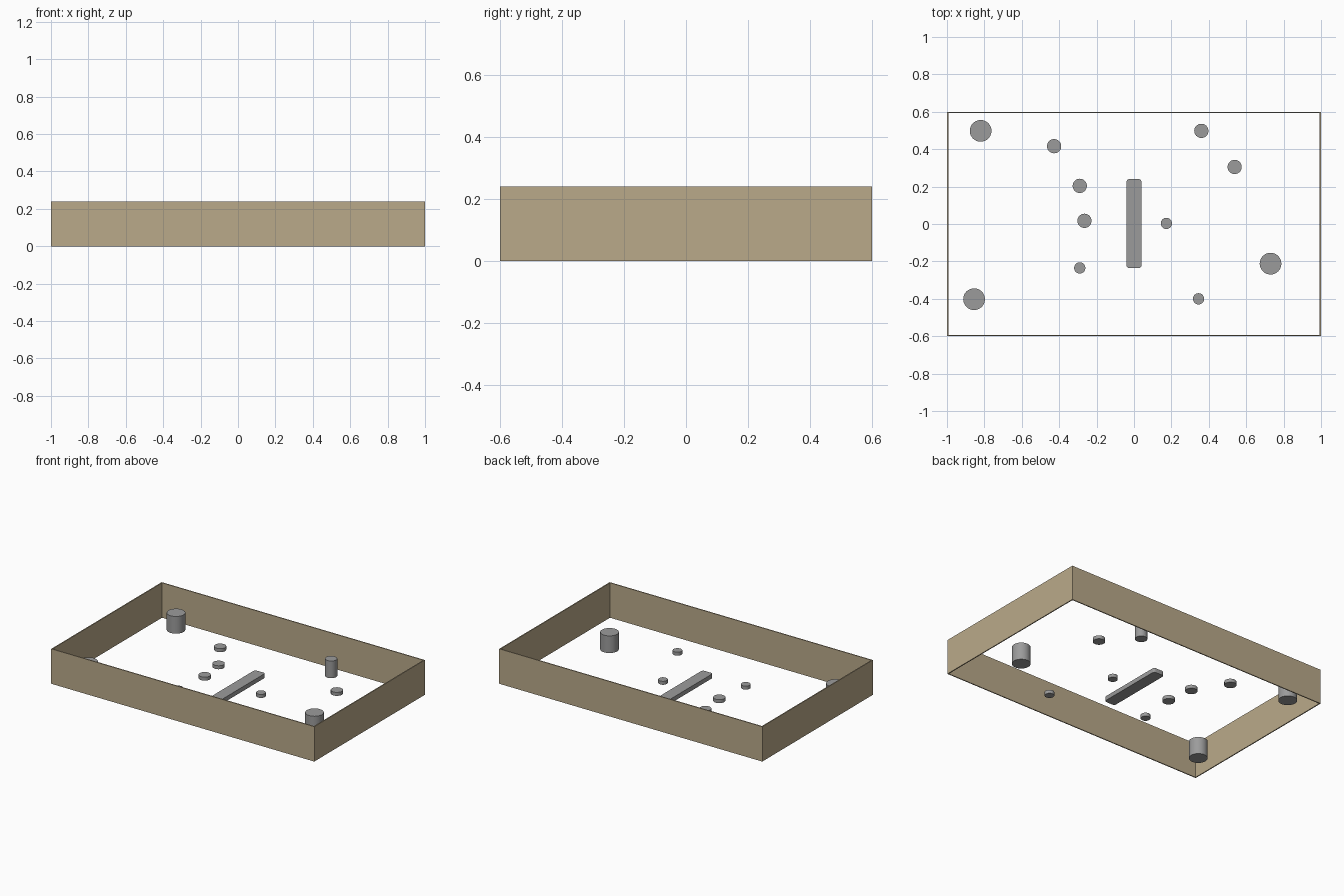
import bpy, bmesh, math

if "Cube" in bpy.data.objects:
    bpy.data.objects.remove(bpy.data.objects["Cube"])


def material(name, rgb):
    m = bpy.data.materials.new(name)
    m.diffuse_color = (*rgb, 1)
    m.use_nodes = True
    m.node_tree.nodes["Principled BSDF"].inputs["Base Color"].default_value = m.diffuse_color
    return m


TAN = material("tan board", (0.49, 0.40, 0.255))
GREY = material("mid grey", (0.33, 0.33, 0.33))


def prism(name, outline, z0, z1, mat, smooth=False):
    """Extrude a closed plan outline from z0 to z1."""
    bm = bmesh.new()
    face = bm.faces.new([bm.verts.new((x, y, z0)) for x, y in outline])
    ext = bmesh.ops.extrude_face_region(bm, geom=[face])["geom"]
    bmesh.ops.translate(bm, vec=(0, 0, z1 - z0),
                        verts=[g for g in ext if isinstance(g, bmesh.types.BMVert)])
    bmesh.ops.recalc_face_normals(bm, faces=bm.faces)
    me = bpy.data.meshes.new(name)
    bm.to_mesh(me)
    bm.free()
    me.materials.append(mat)
    ob = bpy.data.objects.new(name, me)
    bpy.context.collection.objects.link(ob)
    if smooth:
        bpy.ops.object.select_all(action='DESELECT')
        ob.select_set(True)
        bpy.context.view_layer.objects.active = ob
        bpy.ops.object.shade_smooth_by_angle(angle=math.radians(40))
    return ob


def rect(x0, y0, x1, y1):
    return [(x0, y0), (x1, y0), (x1, y1), (x0, y1)]


def rounded_rect(hx, hy, r, cy=0, steps=4):
    pts = []
    for i, (sx, sy) in enumerate([(1, 1), (-1, 1), (-1, -1), (1, -1)]):
        for k in range(steps + 1):
            a = math.pi / 2 * (i + k / steps)
            pts.append((sx * (hx - r) + r * math.cos(a),
                        cy + sy * (hy - r) + r * math.sin(a)))
    return pts


def disc(name, x, y, r, h, n=32):
    ring = [(x + r * math.cos(math.tau * k / n), y + r * math.sin(math.tau * k / n))
            for k in range(n)]
    prism(name, ring, 0, h, GREY, smooth=True)


# Thin perimeter walls, open above and below
T, H = 0.007, 0.24
prism("front_wall", rect(-1, -0.6, 1, -0.6 + T), 0, H, TAN)
prism("back_wall", rect(-1, 0.6 - T, 1, 0.6), 0, H, TAN)
prism("left_wall", rect(-1, -0.6 + T, -1 + T, 0.6 - T), 0, H, TAN)
prism("right_wall", rect(1 - T, -0.6 + T, 1, 0.6 - T), 0, H, TAN)

# Low rounded bar in the middle
prism("centre_bar", rounded_rect(0.04, 0.238, 0.015, cy=0.002), 0, 0.03, GREY, smooth=True)

# Tall posts
for x, y, r in [(-0.82, 0.498, 0.058), (-0.855, -0.402, 0.058),
                (0.73, -0.212, 0.058), (0.36, 0.498, 0.038)]:
    disc("tall_post", x, y, r, 0.118)

# Low pegs
for x, y, r in [(-0.427, 0.416, 0.038), (-0.29, 0.204, 0.038), (-0.265, 0.017, 0.038),
                (0.538, 0.305, 0.038), (0.173, 0.003, 0.03), (-0.29, -0.235, 0.03),
                (0.345, -0.4, 0.03)]:
    disc("low_peg", x, y, r, 0.024)
